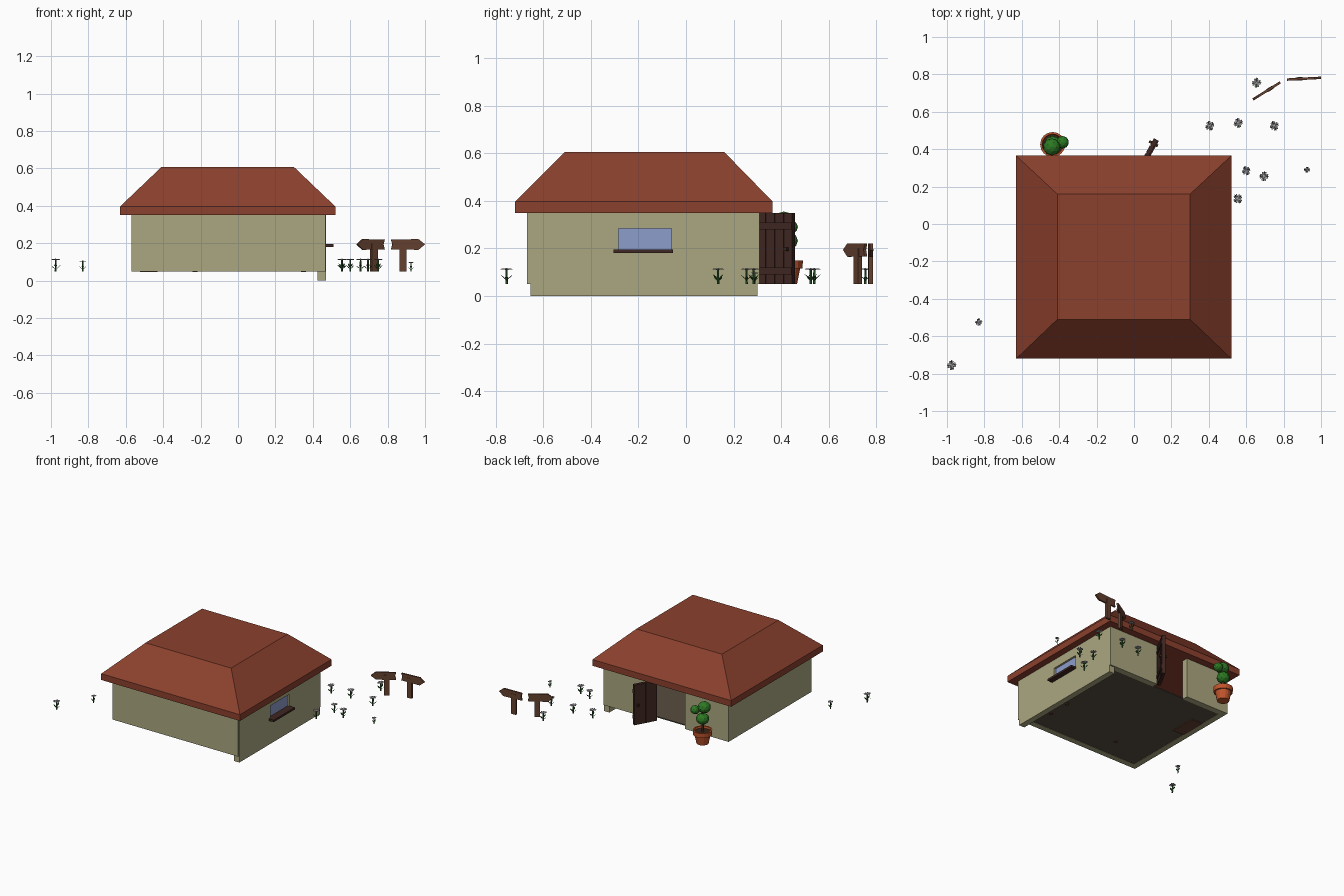
import bpy, bmesh, math, random
from mathutils import Matrix, Vector

if "Cube" in bpy.data.objects:
    bpy.data.objects.remove(bpy.data.objects["Cube"])

random.seed(3)


def mat(name, *rgb):
    m = bpy.data.materials.new(name)
    m.diffuse_color = (*rgb, 1)
    m.use_nodes = True
    m.node_tree.nodes["Principled BSDF"].inputs["Base Color"].default_value = m.diffuse_color
    return m


WALL = mat("plaster", .41, .39, .22)
ROOF = mat("roof_red", .26, .052, .027)
FLOOR = mat("floor_brown", .10, .075, .05)
DARK = mat("dark_wood", .05, .02, .016)
WOOD = mat("sign_wood", .13, .052, .028)
GLASS = mat("glass", .27, .34, .60)
CLAY = mat("clay", .52, .09, .025)
SOIL = mat("soil", .04, .02, .01)
BUSH = mat("bush_green", .026, .19, .017)
STEM = mat("stem_green", .03, .12, .03)
PETAL = mat("petal", .45, .42, .46)


def finish(name, bm, *mats):
    bmesh.ops.recalc_face_normals(bm, faces=bm.faces)
    me = bpy.data.meshes.new(name)
    bm.to_mesh(me)
    bm.free()
    for m in mats:
        me.materials.append(m)
    ob = bpy.data.objects.new(name, me)
    bpy.context.collection.objects.link(ob)
    return ob


def boxes(name, m, *specs):
    """Each spec is (x0, x1, y0, y1, z0, z1)."""
    bm = bmesh.new()
    for x0, x1, y0, y1, z0, z1 in specs:
        mx = Matrix.Translation(((x0 + x1) / 2, (y0 + y1) / 2, (z0 + z1) / 2))
        mx = mx @ Matrix.Diagonal((x1 - x0, y1 - y0, z1 - z0, 1))
        bmesh.ops.create_cube(bm, size=1, matrix=mx)
    return finish(name, bm, m)


def lathe(name, m, loc, profile, sides=16):
    bm = bmesh.new()
    vs = [bm.verts.new((r, 0, z)) for r, z in profile]
    es = [bm.edges.new(p) for p in zip(vs, vs[1:])]
    bmesh.ops.spin(bm, geom=vs + es, axis=(0, 0, 1), cent=(0, 0, 0), angle=math.tau, steps=sides)
    bmesh.ops.remove_doubles(bm, verts=bm.verts, dist=1e-5)
    ob = finish(name, bm, m)
    ob.location = loc
    return ob


# Walls: front, left, back with doorway, right with window opening
boxes("front_wall", WALL, (-.57, .465, -.67, -.625, .05, .35))
boxes("left_wall", WALL, (-.57, -.525, -.625, .265, .05, .35))
boxes("back_wall", WALL, (-.57, -.21, .265, .31, .05, .35), (.055, .465, .265, .31, .05, .35))
boxes("right_wall", WALL,
      (.425, .47, -.655, .30, 0, .19), (.425, .47, -.655, .30, .285, .35),
      (.425, .47, -.655, -.285, .19, .285), (.425, .47, -.06, .30, .19, .285),
      (.425, .468, -.67, -.655, .05, .35), (.425, .468, .30, .31, .05, .35))
boxes("floor", FLOOR, (-.53, .43, -.63, .27, .052, .06))

# Window and sill
boxes("window_pane", GLASS, (.445, .455, -.285, -.06, .19, .285))
boxes("window_sill", DARK, (.43, .51, -.305, -.055, .18, .195))

# Hipped roof with a flat top
bm = bmesh.new()
rings = []
for x0, x1, y0, y1, z in ((-.63, .52, -.72, .365, .35), (-.63, .52, -.72, .365, .397),
                          (-.41, .30, -.51, .16, .607)):
    rings.append([bm.verts.new(c) for c in ((x0, y0, z), (x1, y0, z), (x1, y1, z), (x0, y1, z))])
for a, b in zip(rings, rings[1:]):
    for i in range(4):
        j = (i + 1) % 4
        bm.faces.new((a[i], a[j], b[j], b[i]))
bm.faces.new(rings[0])
bm.faces.new(rings[-1])
finish("roof", bm, ROOF)

# Simple indoor furniture glimpsed through the doorway
boxes("cabinet", WOOD, (-.525, -.43, -.10, .10, .046, .22))
for i, (x, y) in enumerate(((.35, -.29), (.35, -.46), (-.23, -.47))):
    lathe(f"stool_{i + 1}", WOOD, (x, y, 0),
          ((0, .046), (.014, .046), (.014, .12), (.055, .12), (.055, .135), (0, .135)), 12)

# Open plank door, hinged on the doorway edge
planks = [(.043 * i, .043 * i + .040, -.012, .012, .05, .35) for i in range(4)]
rails = [(.0, .169, -.018, .006, z, z + .03) for z in (.09, .28)]
door = boxes("door", DARK, *planks, *rails, (0, .169, -.008, .008, .052, .348))
knob = boxes("door_knob", SOIL, (.135, .15, -.026, .026, .19, .205))
for ob in (door, knob):
    ob.location = (.035, .305, 0)
    ob.rotation_euler.z = math.radians(61)

# Potted topiary
P = Vector((-.435, .425, 0))
pot = lathe("pot", CLAY, P, ((0, .05), (.042, .05), (.055, .115), (.065, .115), (.067, .15),
                             (.056, .15), (.053, .132)))
lathe("pot_soil", SOIL, P, ((0, .136), (.055, .136)))
lathe("topiary_trunk", WOOD, P, ((.009, .13), (.009, .31)), 8)
for i, (x, y, z, r) in enumerate(((-.435, .425, .232, .046), (-.382, .437, .29, .034),
                                  (-.44, .412, .314, .046))):
    bm = bmesh.new()
    bmesh.ops.create_icosphere(bm, subdivisions=2, radius=r,
                               matrix=Matrix.Translation((x, y, z)) @ Matrix.Diagonal((1, 1, .9, 1)))
    finish(f"topiary_ball_{i + 1}", bm, BUSH)


# Arrow signposts: the board is an extruded arrow outline pointing along local +x
def sign(name, loc, angle, x0, x1):
    bm = bmesh.new()
    pts = ((x0, .167), (x1 - .035, .165), (x1, .194), (x1 - .035, .222), (x0, .22), (x0 + .008, .194))
    f = bm.faces.new([bm.verts.new((x, -.007, z)) for x, z in pts])
    ext = bmesh.ops.extrude_face_region(bm, geom=[f])["geom"]
    bmesh.ops.translate(bm, vec=(0, .013, 0), verts=[v for v in ext if isinstance(v, bmesh.types.BMVert)])
    board = finish(name + "_board", bm, WOOD)
    post = boxes(name + "_post", WOOD, (-.019, .019, -.009, .009, .05, .20))
    for ob in (board, post):
        ob.location = loc
        ob.rotation_euler.z = math.radians(angle)


sign("left_sign", (.727, .722, 0), 212, -.065, .107)
sign("right_sign", (.882, .776, 0), 3, -.065, .118)


# Flowers: stem, bent leaves and a flat ring of petals in one mesh
def flower(name, x, y, s, turn):
    bm = bmesh.new()
    bmesh.ops.create_cone(bm, cap_ends=True, segments=6, radius1=.005, radius2=.004, depth=.06,
                          matrix=Matrix.Translation((0, 0, .03)))
    for k in range(4):
        rot = Matrix.Rotation(math.radians(90 * k + 20), 3, "Z")
        z = .012 + .008 * (k % 2)
        p = [bm.verts.new(rot @ Vector(c)) for c in
             ((.003, 0, z), (.014, -.007, z + .012), (.026, 0, z + .022), (.014, .007, z + .012),
              (.013, 0, z + .007))]
        for tri in ((0, 1, 4), (1, 2, 4), (2, 3, 4), (3, 0, 4)):
            bm.faces.new([p[i] for i in tri])
    green = len(bm.faces)
    for k in range(8):
        mx = (Matrix.Rotation(math.tau * k / 8, 4, "Z") @ Matrix.Translation((.015, 0, .063))
              @ Matrix.Diagonal((.010, .0055, .0025, 1)))
        bmesh.ops.create_icosphere(bm, subdivisions=1, radius=1, matrix=mx)
    bmesh.ops.create_icosphere(bm, subdivisions=1, radius=1,
                               matrix=Matrix.Translation((0, 0, .063)) @ Matrix.Diagonal((.009, .009, .005, 1)))
    for i, f in enumerate(bm.faces):
        f.material_index = int(i >= green)
    ob = finish(name, bm, STEM, PETAL)
    ob.location = (x, y, .05)
    ob.rotation_euler.z = turn
    ob.scale = (s * 1.0, s * 1.1, min(1, s + .1))


spots = ((.655, .755, 1), (.405, .525, 1), (.557, .54, 1), (.75, .525, 1), (.60, .285, .95),
         (.695, .255, 1), (.925, .29, .65), (.555, .135, 1), (-.83, -.525, .75), (-.975, -.755, 1))
for n, (x, y, s) in enumerate(spots):
    flower(f"flower_{n + 1}", x, y, s, random.uniform(-.5, .5))
